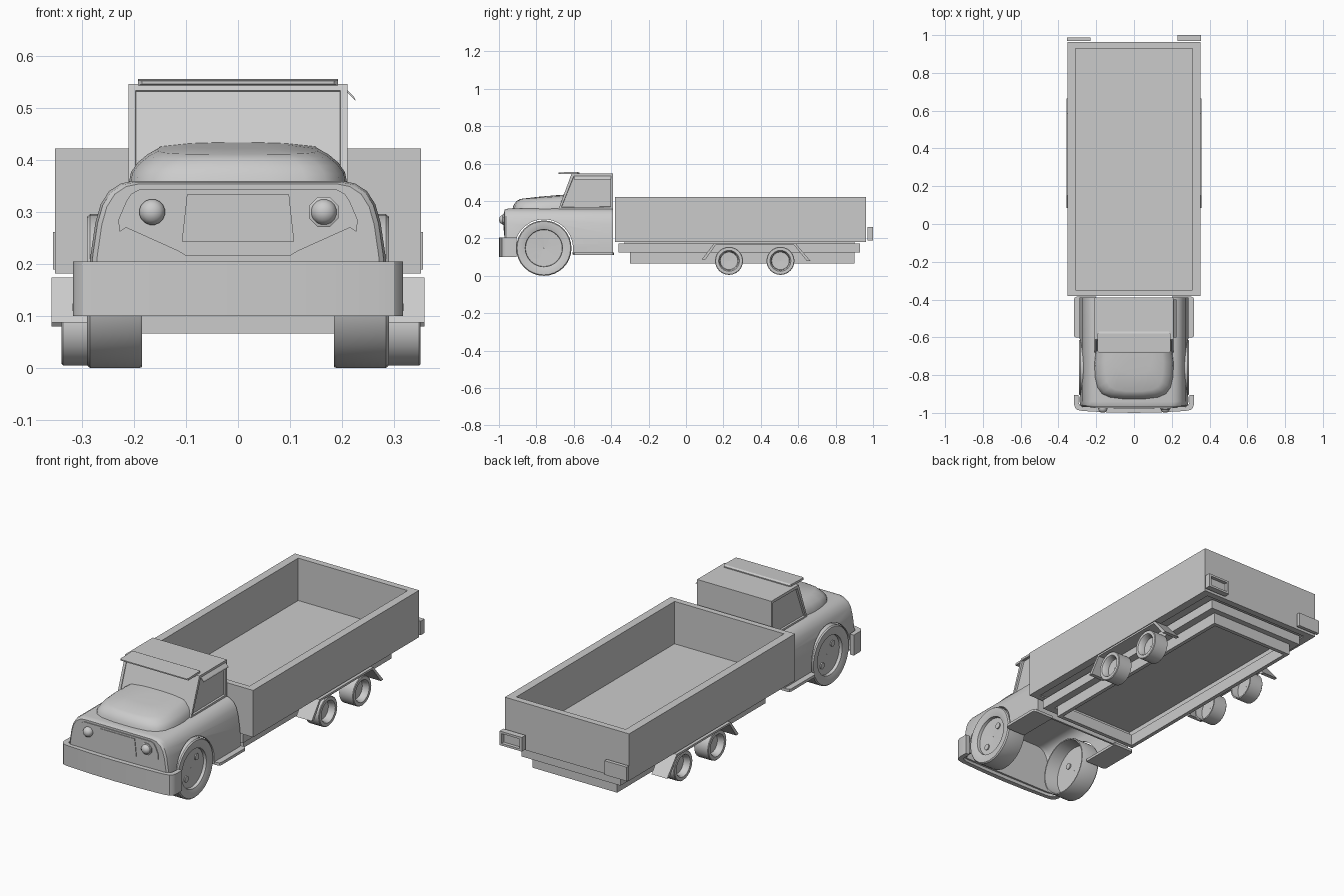
import bpy, bmesh, math

if "Cube" in bpy.data.objects:
    bpy.data.objects.remove(bpy.data.objects["Cube"])

grey = bpy.data.materials.new("grey paint")
grey.diffuse_color = (0.6, 0.6, 0.6, 1)
grey.use_nodes = True
grey.node_tree.nodes["Principled BSDF"].inputs["Base Color"].default_value = grey.diffuse_color


def smooth_edges(ob, angle):
    bpy.ops.object.select_all(action='DESELECT')
    ob.select_set(True)
    bpy.context.view_layer.objects.active = ob
    bpy.ops.object.shade_smooth_by_angle(angle=math.radians(angle))


def finish(bm, name, smooth=None):
    bmesh.ops.recalc_face_normals(bm, faces=bm.faces)
    me = bpy.data.meshes.new(name)
    bm.to_mesh(me)
    bm.free()
    ob = bpy.data.objects.new(name, me)
    bpy.context.collection.objects.link(ob)
    me.materials.append(grey)
    if smooth:
        smooth_edges(ob, smooth)
    return ob


def loft(name, rings, smooth=None, closed=False):
    """Skin a list of equal-length point rings."""
    bm = bmesh.new()
    vs = [[bm.verts.new(p) for p in r] for r in rings]
    n = len(vs[0])
    for k in range(len(vs) if closed else len(vs) - 1):
        a, b = vs[k], vs[(k + 1) % len(vs)]
        for i in range(n):
            j = (i + 1) % n
            bm.faces.new((a[i], a[j], b[j], b[i]))
    if not closed:
        bm.faces.new(vs[0])
        bm.faces.new(vs[-1])
    return finish(bm, name, smooth)


def box(name, x0, x1, y0, y1, z0, z1):
    pts = [(x0, y0), (x1, y0), (x1, y1), (x0, y1)]
    return loft(name, [[(x, y, z) for x, y in pts] for z in (z0, z1)])


def frame(name, outer, inner, z0, z1):
    """Rectangular ring; outer and inner are (half x, y0, y1)."""
    def ring(r, z):
        h, a, b = r
        return [(-h, a, z), (h, a, z), (h, b, z), (-h, b, z)]
    return loft(name, [ring(outer, z0), ring(outer, z1), ring(inner, z1), ring(inner, z0)], closed=True)


def mirrored(half):
    """Close a half outline of (x, v) points across x = 0."""
    return half + [(-x, v) for x, v in reversed(half) if x > 1e-6]


def plate_xz(name, half, y0, y1):
    o = mirrored(half)
    return loft(name, [[(x, y, z) for x, z in o] for y in (y0, y1)])


def circle(r, n, turn=0):
    return [(r * math.cos(turn + 2 * math.pi * i / n), r * math.sin(turn + 2 * math.pi * i / n)) for i in range(n)]


def wheel(name, side, y, z, profile, n):
    """Lathe a closed (x, radius) profile around the axle."""
    rings = [[(side * x, y + r * c, z + r * s) for x, r in profile] for c, s in circle(1, n)]
    return loft(name, rings, 35, closed=True)


def cylinder_x(name, x0, x1, y, z, r, n):
    return loft(name, [[(x, y + c, z + s) for c, s in circle(r, n)] for x in (x0, x1)], 35)


def cut(ob, cutter):
    m = ob.modifiers.new("cut", 'BOOLEAN')
    m.object = cutter
    m.solver = 'EXACT'
    bpy.context.view_layer.objects.active = ob
    bpy.ops.object.modifier_apply(modifier=m.name)
    bpy.data.objects.remove(cutter)


# cargo bed
frame("bed_walls", (0.352, -0.38, 0.963), (0.31, -0.35, 0.93), 0.182, 0.422)
box("bed_floor", -0.32, 0.32, -0.36, 0.94, 0.188, 0.205)

# chassis frames
frame("upper_chassis", (0.28, -0.36, 0.93), (0.24, -0.32, 0.89), 0.125, 0.174)
box("chassis_joint", -0.25, 0.25, -0.33, 0.90, 0.165, 0.189)
frame("lower_chassis", (0.24, -0.30, 0.90), (0.22, -0.28, 0.88), 0.067, 0.126)

# tail lamps
box("tail_lamp_left", -0.356, -0.23, 0.97, 0.988, 0.19, 0.262)
lamp = box("tail_lamp_right", 0.23, 0.356, 0.97, 1.0, 0.19, 0.262)
cut(lamp, box("lamp_cutter", 0.242, 0.344, 0.982, 1.02, 0.201, 0.251))

# cab lower body: hollow shell pulled along the cab, with wheel arches cut out
half = [(0, .36), (.2, .36), (.225, .355), (.248, .34), (.264, .315), (.274, .28),
        (.283, .22), (.288, .17), (.288, .115), (0, .115)]
sec = mirrored(half)
body = loft("cab_body", [[(x * s, y, .115 + (z - .115) * t) for x, z in sec]
                         for y, s, t in ((-.97, .955, .975), (-.962, .985, .99), (-.94, 1, 1), (-.39, 1, 1))])
inside = mirrored([(x * .965, z - .009) for x, z in half[:-2]] + [(.278, .05), (0, .05)])
cut(body, loft("inside_cutter", [[(x * s, y, z) for x, z in inside]
                                 for y, s in ((-.96, .96), (-.94, 1), (-.4, 1))]))
cut(body, cylinder_x("arch_cutter", -.4, .4, -.76, .146, .156, 40))
smooth_edges(body, 30)

# hood: stacked shrinking outlines
plan = mirrored([(.2, -.65), (.21, -.74), (.207, -.81), (.195, -.865), (.17, -.9),
                 (.13, -.918), (.06, -.927), (0, -.928)])
rings = []
for z, s, t in ((.355, 1, 1), (.378, .98, .985), (.398, .92, .955), (.415, .83, .91), (.426, .74, .85),
                (.432, .45, .5), (.434, .12, .15)):
    rings.append([(x * s, -.65 + (y + .65) * t, z + (z - .355) * .9 * (y + .65) * t) for x, y in plan])
loft("hood", rings, 40)

# cabin with recessed windshield and side windows
bm = bmesh.new()
side = [(-.682, .355), (-.612, .546), (-.39, .546), (-.39, .355)]
L, R = ([bm.verts.new((x, y, z)) for y, z in side] for x in (-.21, .21))
glass = [bm.faces.new(L), bm.faces.new(R)]
for i in range(4):
    j = (i + 1) % 4
    f = bm.faces.new((L[i], L[j], R[j], R[i]))
    if i == 0:
        windshield = f
bmesh.ops.recalc_face_normals(bm, faces=bm.faces)
bmesh.ops.inset_individual(bm, faces=glass + [windshield], thickness=.019, depth=0)
bmesh.ops.inset_individual(bm, faces=glass, thickness=.002, depth=-.01)
bmesh.ops.inset_individual(bm, faces=[windshield], thickness=.001, depth=-.003)
finish(bm, "cabin")

# sun visor and window gutter
loft("sun_visor", [[(-w, y, z), (w, y, z), (w, y, z + h), (-w, y, z + h)]
                   for y, w, z, h in ((-.682, .185, .546, .006), (-.675, .192, .543, .01),
                                      (-.58, .192, .543, .013), (-.57, .185, .543, .008))])
loft("window_gutter", [[(.205, y, .534), (.226, y, .514), (.224, y, .520), (.208, y, .537)] for y in (-.6, -.4)])

# front bumper: wrapped strip
out = [(.317, -.905), (.317, -.955), (.312, -.972), (.3, -.984), (.27, -.99), (.14, -.997), (0, -1.0)]
inn = [(0, -.975), (.14, -.973), (.26, -.968), (.285, -.96), (.293, -.948), (.295, -.905)]
strip = out + [(-x, y) for x, y in reversed(out[:-1])] + [(-x, y) for x, y in reversed(inn[1:])] + inn
loft("front_bumper", [[(x, y, z) for x, y in strip] for z in (.1, .205)], 30)

# front panel and grille
plate_xz("front_panel", [(0, .343), (.19, .343), (.205, .335), (.215, .32), (.23, .285), (.228, .262),
                         (.215, .27), (.115, .225), (.1, .216), (0, .216)], -.974, -.966)
plate_xz("grille", [(0, .334), (.098, .334), (.108, .243), (0, .243)], -.977, -.972)


# headlights: domes, the right one in an eight-sided bezel
def dome(name, x, n, shape):
    turn = math.pi / n
    loft(name, [[(x + c, y, .3 + s) for c, s in circle(r, n, turn)] for r, y in shape], 35)


lens = [(.025, -.97), (.025, -.98), (.022, -.988), (.016, -.995), (.006, -.999)]
dome("headlight_left", -.165, 16, lens)
dome("headlight_right", .165, 16, lens)
dome("headlight_bezel", .165, 8, [(.031, -.968), (.031, -.979), (.027, -.981)])

front_tyre = [(.185, .146), (.19, .148), (.284, .148), (.29, .143), (.29, .122), (.283, .1),
              (.268, .098), (.264, .002), (.256, .002), (.256, .13), (.185, .14)]
rear_tyre = [(.272, .075), (.348, .075), (.351, .072), (.351, .056), (.342, .05), (.318, .047),
             (.316, .001), (.308, .001), (.308, .064), (.272, .068)]

for s, word in ((-1, "left"), (1, "right")):
    # front wheels and hub bolts
    wheel("front_wheel_" + word, s, -.76, .148, front_tyre, 32)
    for d in (-.042, .042):
        cylinder_x("hub_bolt_" + word, s * .25, s * .272, -.76 + d, .148 + d * s, .016, 12)
    # running boards with rounded outer corners
    board = [(.2, -.602), (.305, -.602), (.314, -.597), (.318, -.588), (.318, -.399),
             (.314, -.39), (.305, -.385), (.2, -.385)]
    loft("running_board_" + word, [[(s * x, y, z) for x, y in board] for z in (.11, .124)])
    # rear wheels
    shift = -.012 if s < 0 else 0
    for y in (.23, .505):
        wheel("rear_wheel_" + word, s, y, .08, [(x + shift, r) for x, r in rear_tyre], 24)
    # bent rear mudguards
    path = [(.085, .088), (.15, .174), (.585, .174), (.665, .08), (.645, .08), (.578, .164), (.158, .164), (.105, .088)]
    loft("rear_mudguard_" + word, [[(s * x, y, z) for y, z in path] for x in (.27, .358)])
